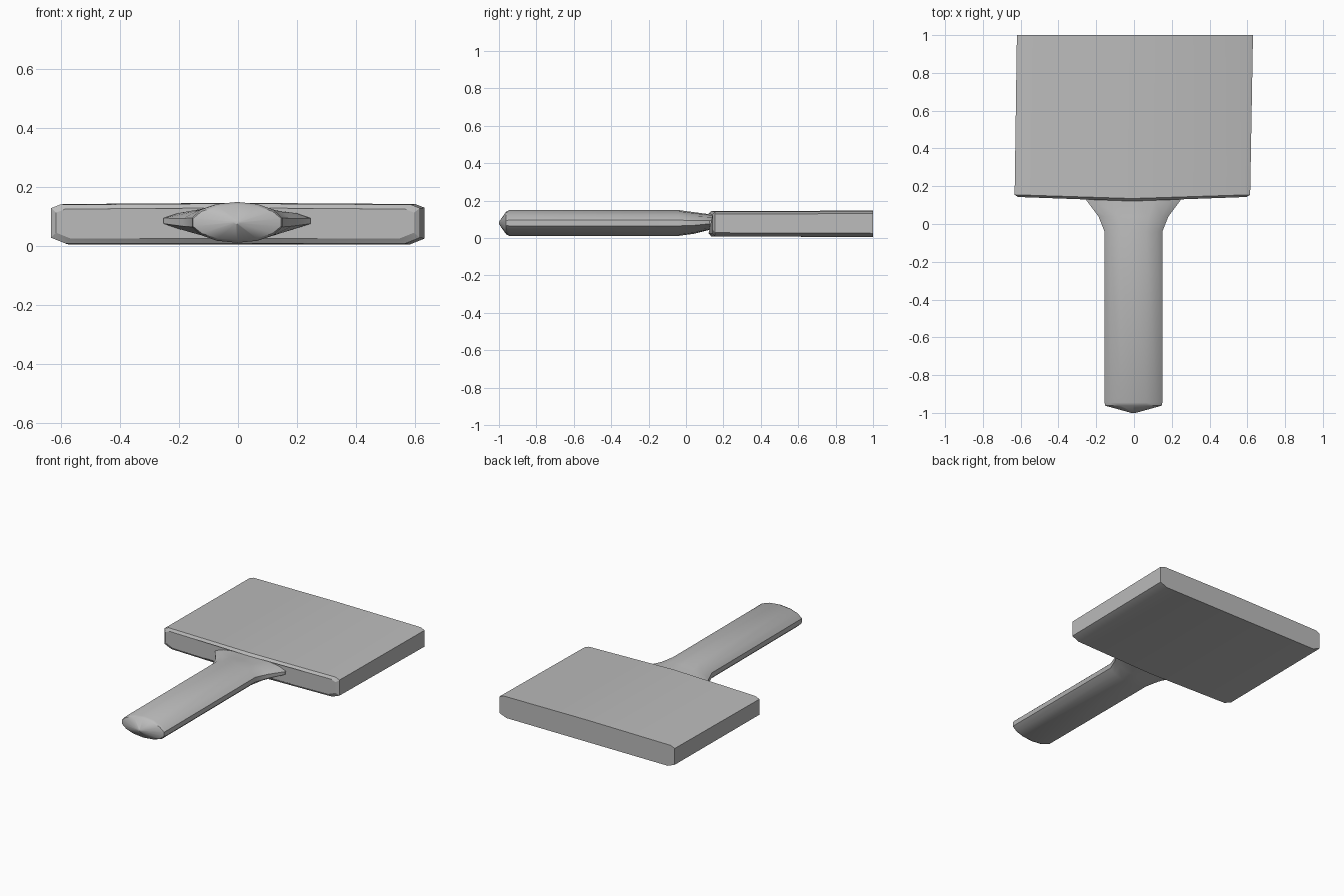
import bpy, bmesh, math

old = bpy.data.objects.get("Cube")
if old:
    bpy.data.objects.remove(old, do_unlink=True)

grey = bpy.data.materials.new("plain grey")
grey.use_nodes = True
colour = (0.5, 0.5, 0.5, 1)
grey.diffuse_color = colour
grey.node_tree.nodes["Principled BSDF"].inputs["Base Color"].default_value = colour


def loft(name, rings, angle):
    """Skin equal-length rings of points and cap both ends."""
    bm = bmesh.new()
    loops = [[bm.verts.new(p) for p in ring] for ring in rings]
    n = len(loops[0])
    for a, b in zip(loops, loops[1:]):
        for i in range(n):
            j = (i + 1) % n
            bm.faces.new((a[i], a[j], b[j], b[i]))
    bm.faces.new(loops[0][::-1])
    bm.faces.new(loops[-1])
    bmesh.ops.remove_doubles(bm, verts=bm.verts[:], dist=0.0005)
    bmesh.ops.recalc_face_normals(bm, faces=bm.faces[:])
    mesh = bpy.data.meshes.new(name)
    bm.to_mesh(mesh)
    bm.free()
    mesh.materials.append(grey)
    obj = bpy.data.objects.new(name, mesh)
    bpy.context.collection.objects.link(obj)
    bpy.ops.object.select_all(action='DESELECT')
    obj.select_set(True)
    bpy.context.view_layer.objects.active = obj
    bpy.ops.object.shade_smooth_by_angle(angle=math.radians(angle))
    return obj


def blade_ring(y, left, right, low, high, bow):
    """Slab section with clipped corners; its middle dips forward by bow."""
    mid = (left + right) / 2
    section = [(left, low + 0.02), (left + 0.05, low), (mid, low),
               (right - 0.05, low), (right, low + 0.02),
               (right, high - 0.012), (right - 0.03, high), (mid, high + 0.004),
               (left + 0.03, high), (left, high - 0.012)]
    return [(x, y - bow * (1 - abs(x - mid) / (right - mid)), z) for x, z in section]


# Wide flat blade with a softened front edge
loft("blade", [
    blade_ring(0.143, -0.615, 0.595, 0.025, 0.125, 0.022),
    blade_ring(0.155, -0.632, 0.615, 0.008, 0.14, 0.02),
    blade_ring(1.0, -0.62, 0.63, 0.005, 0.142, 0),
], 25)


def handle_ring(y, half_width, half_height, z=0.08, sides=14):
    ring = []
    for i in range(sides):
        a = math.tau * (i + 0.5) / sides
        ring.append((half_width * math.cos(a) - 0.003, y, z + half_height * math.sin(a)))
    return ring


# Oval handle: pointed butt, straight grip, flattened flare into the blade
loft("handle", [
    handle_ring(-1.0, 0.012, 0.006),
    handle_ring(-0.962, 0.153, 0.06),
    handle_ring(-0.945, 0.157, 0.069),
    handle_ring(-0.04, 0.157, 0.069),
    handle_ring(0.04, 0.19, 0.058),
    handle_ring(0.125, 0.255, 0.042, 0.085),
    handle_ring(0.18, 0.255, 0.04, 0.085),
], 32)
